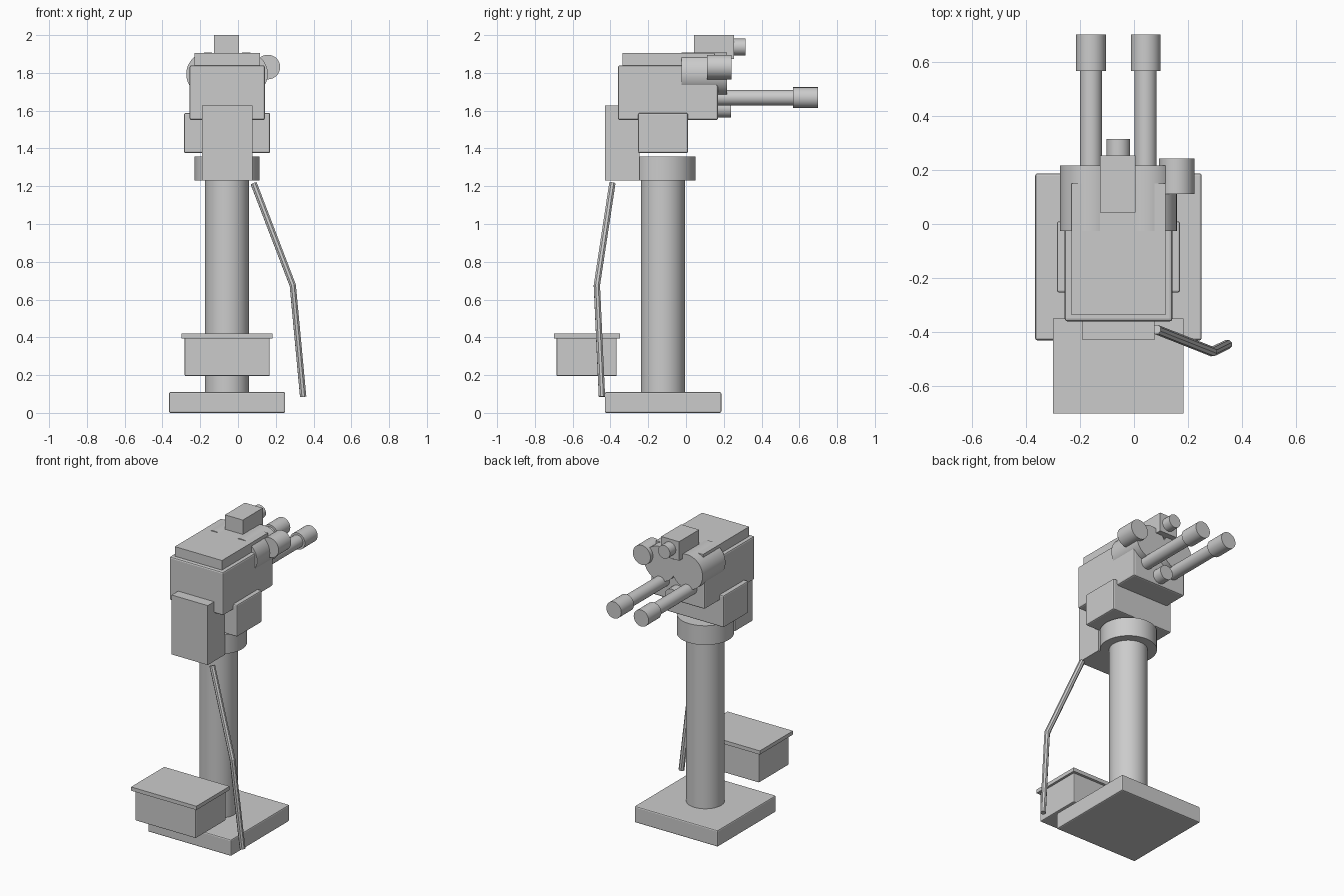
import bpy
from math import pi

if "Cube" in bpy.data.objects:
    bpy.data.objects.remove(bpy.data.objects["Cube"])

CX, CY = -0.058, -0.122  # axis of the pedestal


def box(name, x, y, z, bevel=0.0):
    """Box from (min, max) ranges, optionally with softened edges."""
    bpy.ops.mesh.primitive_cube_add(size=1, location=[(a + b) / 2 for a, b in (x, y, z)])
    ob = bpy.context.object
    ob.name = name
    ob.scale = [b - a for a, b in (x, y, z)]
    bpy.ops.object.transform_apply(location=False, rotation=False, scale=True)
    if bevel:
        mod = ob.modifiers.new("soft_edges", 'BEVEL')
        mod.width = bevel
        mod.segments = 2
    return ob


def cylinder(name, axis, center, span, r, sides=48):
    """Cylinder along Y or Z; center gives the two other coordinates."""
    mid, length = (span[0] + span[1]) / 2, span[1] - span[0]
    along_y = axis == 'Y'
    loc = (center[0], mid, center[1]) if along_y else (center[0], center[1], mid)
    bpy.ops.mesh.primitive_cylinder_add(vertices=sides, radius=r, depth=length, location=loc,
                                        rotation=(pi / 2 if along_y else 0, 0, 0))
    ob = bpy.context.object
    ob.name = name
    bpy.ops.object.shade_smooth_by_angle()
    return ob


# Pedestal
box("base_plate", (-0.365, 0.25), (-0.43, 0.187), (0, 0.11), 0.008)
cylinder("column", 'Z', (CX, CY), (0.10, 1.24), 0.117)
cylinder("collar", 'Z', (CX, CY), (1.23, 1.358), 0.173)

# Head
box("yoke", (-0.285, 0.17), (-0.253, 0.01), (1.375, 1.588), 0.008)
box("control_box", (-0.19, 0.076), (-0.428, -0.245), (1.23, 1.627))
box("head_body", (-0.256, 0.142), (-0.36, 0.17), (1.55, 1.84), 0.01)
box("head_cover", (-0.231, 0.117), (-0.336, 0.15), (1.835, 1.904))

# Paired drums and tubes
for side, s in (("left", -1), ("right", 1)):
    x = CX + s * 0.101
    cylinder(side + "_drum", 'Y', (x, 1.794), (-0.025, 0.216), 0.115)
    cylinder(side + "_tube", 'Y', (x, 1.669), (0.12, 0.58), 0.041)
    cylinder(side + "_tube_tip", 'Y', (x, 1.669), (0.566, 0.70), 0.055)

# Sights and lamps
cylinder("lower_port", 'Y', (CX, 1.612), (0.12, 0.237), 0.048)
cylinder("side_lamp", 'Y', (0.158, 1.831), (0.11, 0.242), 0.065)
box("sight_box", (-0.126, 0.006), (0.042, 0.253), (1.873, 2.0))
cylinder("sight_lens", 'Y', (CX, 1.937), (0.24, 0.315), 0.044)

# Storage box
box("storage_box", (-0.282, 0.168), (-0.685, -0.367), (0.195, 0.40), 0.006)
box("storage_lid", (-0.30, 0.183), (-0.70, -0.35), (0.395, 0.42))

# Bent cable
curve = bpy.data.curves.new("cable", 'CURVE')
curve.dimensions = '3D'
curve.bevel_depth = 0.018
curve.bevel_resolution = 2
curve.use_fill_caps = True
path = [(0.083, -0.39, 1.215), (0.29, -0.472, 0.675), (0.345, -0.445, 0.085)]
spline = curve.splines.new('POLY')
spline.points.add(len(path) - 1)
for point, co in zip(spline.points, path):
    point.co = (*co, 1)
spline.use_smooth = False
bpy.context.collection.objects.link(bpy.data.objects.new("cable", curve))
